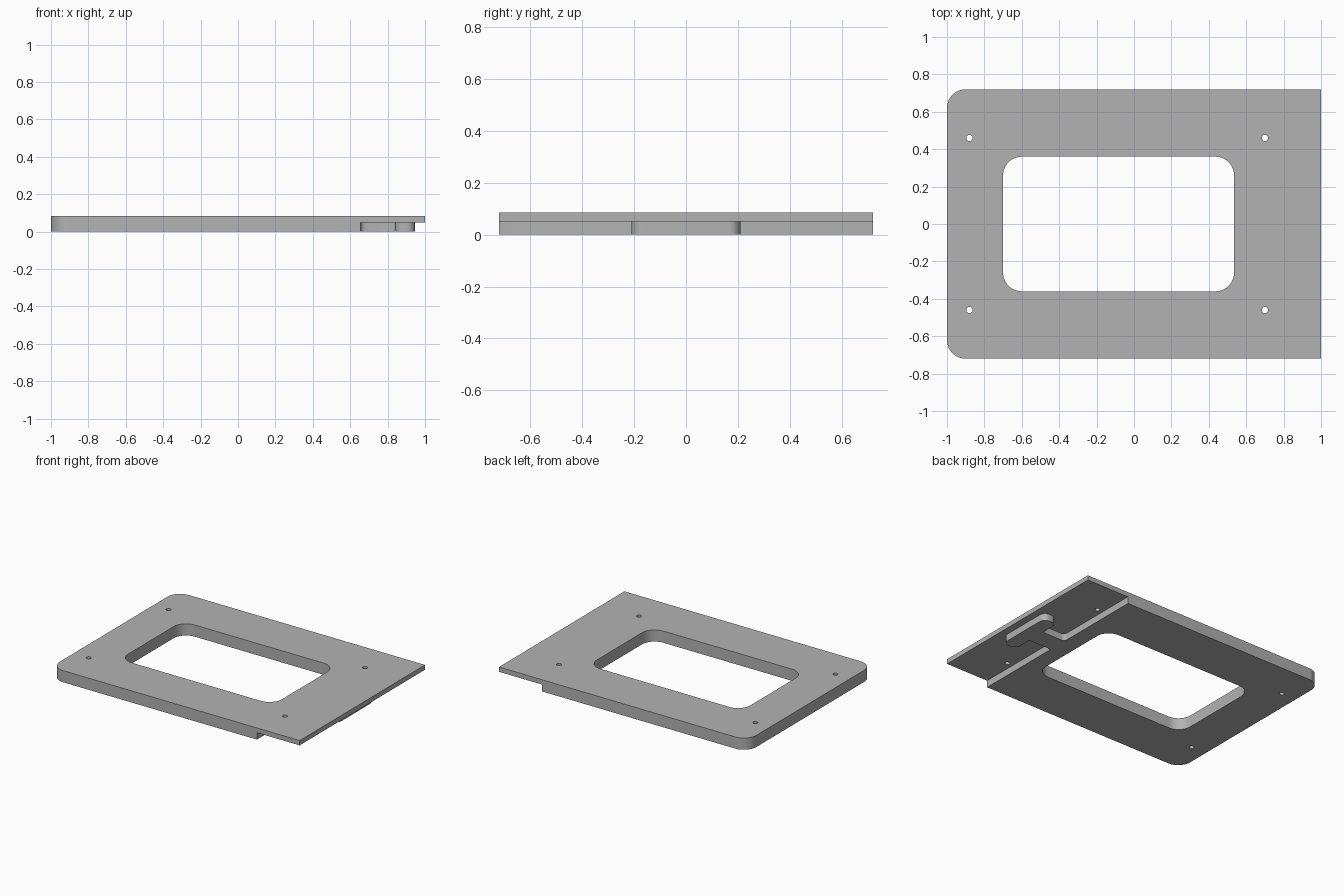
import bpy
import bmesh
import math
from mathutils import Vector

cube = bpy.data.objects.get("Cube")
if cube:
    bpy.data.objects.remove(cube, do_unlink=True)

HEIGHT, LIP = 0.085, 0.05        # full thickness, underside of the thin lip
HALF_Y, STEP_X = 0.72, 0.656     # half depth, where the lip begins

grey = bpy.data.materials.new("plain_grey")
grey.use_nodes = True
colour = (0.45, 0.45, 0.45, 1)
grey.diffuse_color = colour
grey.node_tree.nodes["Principled BSDF"].inputs["Base Color"].default_value = colour


def rounded_outline(corners, steps=10):
    """Turn (x, y, radius) corners into points with filleted corners."""
    points = []
    for i, (x, y, r) in enumerate(corners):
        p = Vector((x, y))
        if r == 0:
            points.append(p)
            continue
        a = (Vector(corners[i - 1][:2]) - p).normalized()
        b = (Vector(corners[(i + 1) % len(corners)][:2]) - p).normalized()
        half = a.angle(b) / 2
        centre = p + (a + b).normalized() * r / math.sin(half)
        start = p + a * r / math.tan(half) - centre
        end = p + b * r / math.tan(half) - centre
        sweep = math.pi - 2 * half
        for k in range(steps + 1):
            t = k / steps
            points.append(centre + (start * math.sin((1 - t) * sweep)
                                    + end * math.sin(t * sweep)) / math.sin(sweep))
    return points


def prism(name, points, bottom, top):
    """Extrude a flat outline from bottom to top."""
    bm = bmesh.new()
    face = bm.faces.new([bm.verts.new((p.x, p.y, bottom)) for p in points])
    out = bmesh.ops.extrude_face_region(bm, geom=[face])
    verts = [v for v in out["geom"] if isinstance(v, bmesh.types.BMVert)]
    bmesh.ops.translate(bm, verts=verts, vec=(0, 0, top - bottom))
    bmesh.ops.recalc_face_normals(bm, faces=bm.faces)
    mesh = bpy.data.meshes.new(name)
    bm.to_mesh(mesh)
    bm.free()
    mesh.materials.append(grey)
    obj = bpy.data.objects.new(name, mesh)
    bpy.context.collection.objects.link(obj)
    return obj


# Plate: rounded on the left end, square on the lip end
plate = prism("base_plate", rounded_outline([
    (-1, -HALF_Y, 0.1), (1, -HALF_Y, 0), (1, HALF_Y, 0), (-1, HALF_Y, 0.1)]),
    0, HEIGHT)

# Rectangular opening with rounded corners
cutters = [prism("opening_cutter", rounded_outline([
    (-0.70, -0.36, 0.1), (0.535, -0.36, 0.1),
    (0.535, 0.36, 0.1), (-0.70, 0.36, 0.1)]), -0.1, 0.2)]

# Step under the lip, leaving a T-shaped locking tab
half_tab = [(STEP_X, -0.9, 0), (STEP_X, -0.07, 0.025), (0.84, -0.07, 0.015),
            (0.84, -0.21, 0.045), (0.947, -0.21, 0.045)]
other_half = [(x, -y, r) for x, y, r in reversed(half_tab)]
cutters.append(prism("step_cutter", rounded_outline(
    half_tab + other_half + [(1.1, 0.9, 0), (1.1, -0.9, 0)]), -0.1, LIP))

# Four screw holes
for x in (-0.88, 0.70):
    for y in (-0.46, 0.46):
        circle = [Vector((x + 0.017 * math.cos(a), y + 0.017 * math.sin(a)))
                  for a in (math.tau * k / 24 for k in range(24))]
        cutters.append(prism("screw_hole_cutter", circle, -0.1, 0.2))

bpy.ops.object.select_all(action="DESELECT")
bpy.context.view_layer.objects.active = plate
plate.select_set(True)
for cutter in cutters:
    mod = plate.modifiers.new("cut", "BOOLEAN")
    mod.operation = "DIFFERENCE"
    mod.solver = "EXACT"
    mod.object = cutter
    bpy.ops.object.modifier_apply(modifier=mod.name)
    bpy.data.objects.remove(cutter, do_unlink=True)

bpy.ops.object.shade_smooth_by_angle(angle=math.radians(30))
